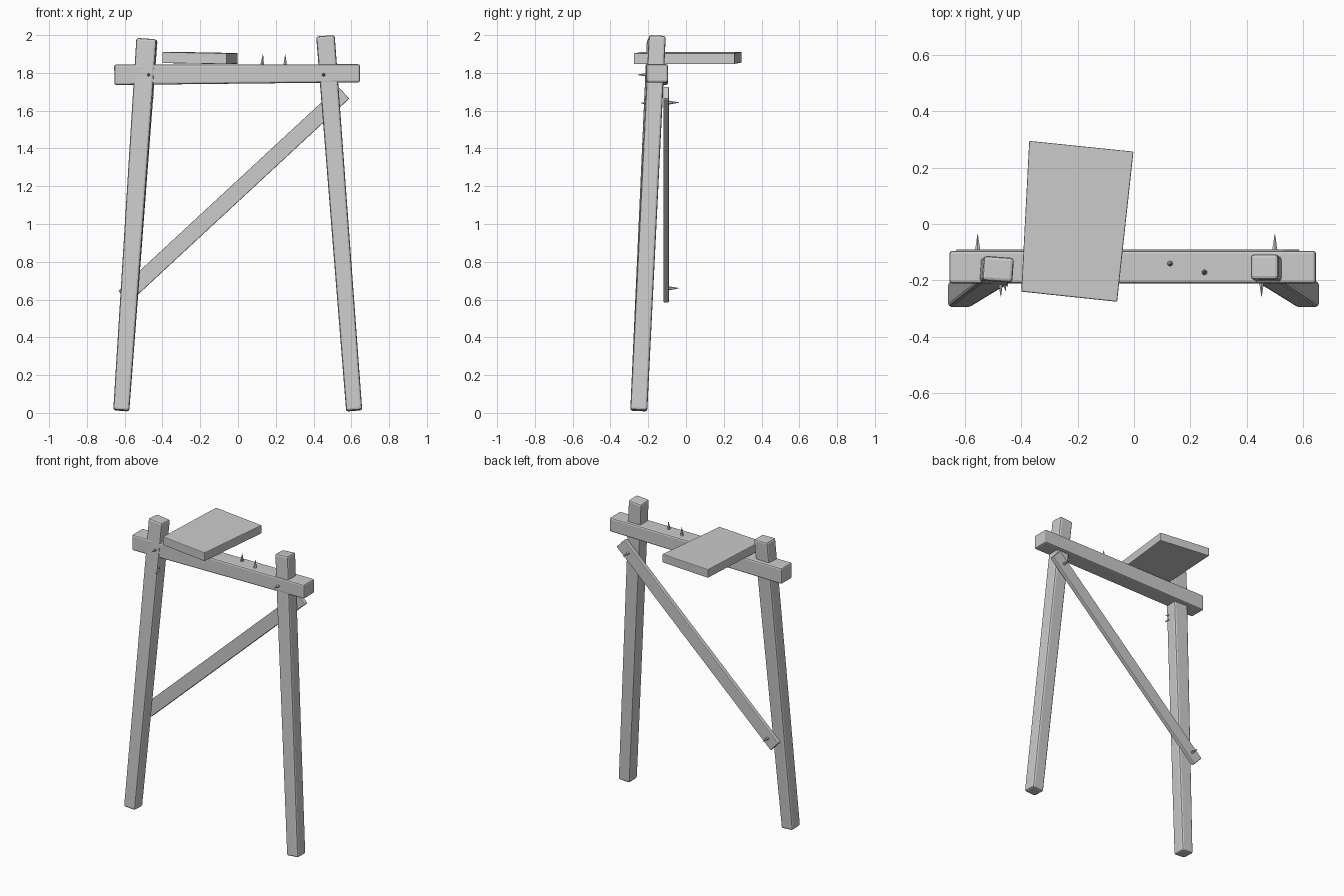
import bpy, bmesh, math
from mathutils import Vector, Matrix

cube = bpy.data.objects.get("Cube")
if cube:
    bpy.data.objects.remove(cube)

wood = bpy.data.materials.new("pale_grey_wood")
wood.use_nodes = True
wood.diffuse_color = (0.6, 0.6, 0.6, 1)
wood.node_tree.nodes["Principled BSDF"].inputs["Base Color"].default_value = (0.6, 0.6, 0.6, 1)


def finish(name, bm, bevel=0.0):
    bmesh.ops.recalc_face_normals(bm, faces=bm.faces)
    mesh = bpy.data.meshes.new(name)
    bm.to_mesh(mesh)
    bm.free()
    mesh.materials.append(wood)
    obj = bpy.data.objects.new(name, mesh)
    bpy.context.collection.objects.link(obj)
    if bevel:
        mod = obj.modifiers.new("worn_edges", "BEVEL")
        mod.width = bevel
        mod.segments = 2
    return obj


def hexahedron(name, rings, bevel):
    """Six-sided block between two rings of four corners."""
    bm = bmesh.new()
    a, b = [[bm.verts.new(p) for p in ring] for ring in rings]
    bm.faces.new(a)
    bm.faces.new(b)
    for i in range(4):
        j = (i + 1) % 4
        bm.faces.new((a[i], a[j], b[j], b[i]))
    return finish(name, bm, bevel)


def timber(name, start, end, size_start, size_end, side, bevel, twist=0):
    """Tapered squared timber; side is the direction of its first width."""
    start, end = Vector(start), Vector(end)
    axis = (end - start).normalized()
    u = Vector(side)
    u = (u - axis * u.dot(axis)).normalized()
    v = axis.cross(u)
    rings = []
    for centre, (w, d), turn in ((start, size_start, 0), (end, size_end, twist)):
        rot = Matrix.Rotation(math.radians(turn), 3, axis)
        rings.append([centre + rot @ (u * w * i + v * d * j) / 2
                      for i, j in ((-1, -1), (1, -1), (1, 1), (-1, 1))])
    return hexahedron(name, rings, bevel)


def nail(name, base, tip, radius=0.011):
    base, tip = Vector(base), Vector(tip)
    axis = tip - base
    bm = bmesh.new()
    place = Matrix.Translation((base + tip) / 2) @ axis.to_track_quat("Z", "Y").to_matrix().to_4x4()
    bmesh.ops.create_cone(bm, cap_ends=True, segments=6, radius1=radius, radius2=0.001,
                          depth=axis.length, matrix=place)
    return finish(name, bm)


# Leaning posts
timber("right_post", (-0.618, -0.25, 0.012), (-0.482, -0.16, 1.98),
       (0.085, 0.09), (0.108, 0.088), (1, 0, 0), 0.012, -4)
timber("left_post", (0.615, -0.25, 0.012), (0.463, -0.152, 1.995),
       (0.085, 0.09), (0.098, 0.09), (1, 0, 0), 0.012)

# Crossbeam
timber("crossbeam", (-0.655, -0.153, 1.79), (0.646, -0.153, 1.798),
       (0.115, 0.108), (0.115, 0.096), (0, 1, 0), 0.01)

# Diagonal brace behind the posts
timber("diagonal_brace", (-0.605, -0.105, 0.615), (0.56, -0.105, 1.695),
       (0.03, 0.086), (0.03, 0.086), (0, 1, 0), 0.005)

# Skewed board resting on the crossbeam
corners = ((-0.4, -0.24, 1.91), (-0.06, -0.276, 1.904),
           (-0.002, 0.257, 1.905), (-0.372, 0.295, 1.912))
hexahedron("board", [[Vector(c) - Vector((0, 0, drop)) for c in corners]
                     for drop in (0.058, 0)], 0.004)

# Nails
nail("crossbeam_nail_a", (0.128, -0.14, 1.84), (0.132, -0.142, 1.9))
nail("crossbeam_nail_b", (0.25, -0.172, 1.84), (0.25, -0.168, 1.897))
for label, x in (("right", -0.473), ("left", 0.453)):
    nail(label + "_joint_nail", (x, -0.2, 1.79), (x, -0.257, 1.79))
nail("brace_top_nail", (0.5, -0.095, 1.643), (0.5, -0.036, 1.643))
nail("brace_bottom_nail", (-0.555, -0.095, 0.66), (-0.555, -0.036, 0.66))
nail("post_nail_a", (-0.462, -0.2, 1.64), (-0.455, -0.238, 1.64))
nail("post_nail_b", (-0.458, -0.2, 1.67), (-0.448, -0.222, 1.675))
